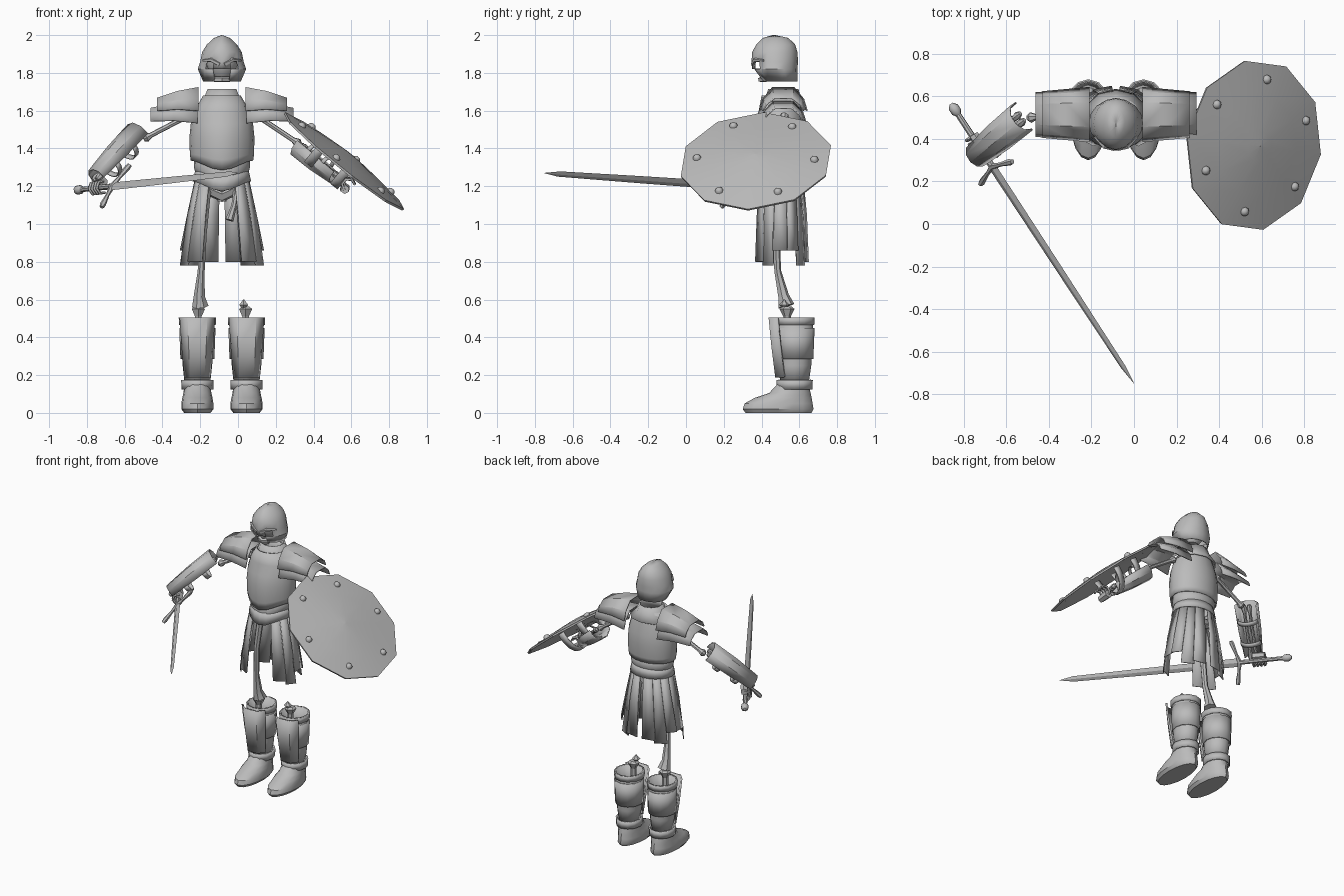
import bpy, bmesh
from math import sin, cos, pi, radians
from mathutils import Vector, Matrix

if "Cube" in bpy.data.objects:
    bpy.data.objects.remove(bpy.data.objects["Cube"])

steel = bpy.data.materials.new("grey_steel")
steel.use_nodes = True
GREY = (0.5, 0.5, 0.5, 1)
steel.diffuse_color = GREY
steel.node_tree.nodes["Principled BSDF"].inputs["Base Color"].default_value = GREY

CX, CY = -0.085, 0.5          # body axis
SIDES = (("right", -1), ("left", 1))


def loft(name, rings, closed=True, caps=True, solid=0, angle=35, drop=None):
    """Skin a list of equal-length point rings."""
    bm = bmesh.new()
    rows = [[bm.verts.new(p) for p in r] for r in rings]
    n = len(rows[0])
    for a, b in zip(rows, rows[1:]):
        for i in range(n if closed else n - 1):
            j = (i + 1) % n
            bm.faces.new((a[i], a[j], b[j], b[i]))
    if closed and caps:
        bm.faces.new(rows[0])
        bm.faces.new(rows[-1])
    bmesh.ops.remove_doubles(bm, verts=bm.verts, dist=0.0002)
    bmesh.ops.recalc_face_normals(bm, faces=bm.faces)
    if drop:
        gone = [f for f in bm.faces if drop(f.calc_center_median())]
        bmesh.ops.delete(bm, geom=gone, context='FACES')
    me = bpy.data.meshes.new(name)
    bm.to_mesh(me)
    bm.free()
    me.materials.append(steel)
    ob = bpy.data.objects.new(name, me)
    bpy.context.collection.objects.link(ob)
    if solid:
        m = ob.modifiers.new("thickness", 'SOLIDIFY')
        m.thickness = solid
    bpy.ops.object.select_all(action='DESELECT')
    ob.select_set(True)
    bpy.context.view_layer.objects.active = ob
    bpy.ops.object.shade_smooth_by_angle(angle=radians(angle))
    return ob


def ring(cx, cy, z, rx, ry, n=16, peak=0, dip=0):
    """Horizontal ellipse; peak pulls the front out, dip pulls it down."""
    pts = []
    for i in range(n):
        t = 2 * pi * i / n
        f = max(0, cos(t)) ** 4
        pts.append((cx + rx * sin(t), cy - ry * cos(t) - peak * f, z - dip * f))
    return pts


def frame(a, b, up):
    d = (Vector(b) - Vector(a)).normalized()
    u = Vector(up)
    u = (u - d * u.dot(d)).normalized()
    return d, u, d.cross(u)


def tube(name, pts, radii, n=7, up=(0.1, 0.2, 1), flat=1, angle=40):
    """Round section swept through points; flat squashes it sideways."""
    pts = [Vector(p) for p in pts]
    rings = []
    for i, p in enumerate(pts):
        _, u, s = frame(pts[max(i - 1, 0)], pts[min(i + 1, len(pts) - 1)], up)
        rings.append([p + radii[i] * (u * cos(2 * pi * k / n) + s * flat * sin(2 * pi * k / n))
                      for k in range(n)])
    return loft(name, rings, angle=angle)


def bone(name, a, b, r):
    a, b = Vector(a), Vector(b)
    return tube(name, [a.lerp(b, t) for t in (0, .06, .16, .84, .94, 1)],
                [r, r * 1.8, r, r, r * 1.8, r])


# Helmet with ridge, nasal, eye slots and open mouth
profile = [(1.755, .10, .09, .50), (1.82, .128, .115, .475), (1.86, .115, .118, .475),
           (1.91, .105, .115, .475), (1.95, .08, .098, .48), (1.985, .042, .062, .48), (2.0, .002, .002, .47)]
loft("helmet", [ring(CX, y, z, rx, ry, peak=.01) for z, rx, ry, y in profile], caps=False, solid=.008,
     drop=lambda c: c.y < .46 and ((c.z < 1.82 and abs(c.x - CX) < .035)
                                   or (1.82 < c.z < 1.86 and .03 < abs(c.x - CX) < .085)))
loft("skull", [ring(CX, .48, z, r, r, 12) for z, r in
               ((1.77, .04), (1.8, .065), (1.85, .085), (1.9, .078), (1.93, .04))])
tube("upper_teeth", [(CX - .04, .42, 1.765), (CX, .395, 1.765), (CX + .04, .42, 1.765)], [.015] * 3, 5)
for side, s in SIDES:
    tube(side + "_brow", [(CX + s * .012, .355, 1.845), (CX + s * .055, .365, 1.868),
                          (CX + s * .1, .41, 1.865)], [.012, .012, .006], 5)

# Torso plates
loft("gorget", [ring(CX, .515, 1.62, .15, .12, 10), ring(CX, .515, 1.665, .10, .095, 10),
                ring(CX, .515, 1.715, .08, .08, 10)], caps=False, solid=.01)
loft("breastplate", [ring(CX, CY, z, rx, ry, 20, pk, dip) for z, rx, ry, pk, dip in
                     ((1.335, .165, .125, .02, .05), (1.37, .17, .13, .025, .03), (1.46, .172, .135, .02, 0),
                      (1.53, .165, .13, .01, 0), (1.60, .145, .115, 0, 0), (1.68, .10, .10, 0, 0))],
     caps=False, solid=.01)
loft("waist_plate", [ring(CX, CY, z, r, r * .8, 20, .01, d) for z, r, d in
                     ((1.25, .135, .08), (1.30, .148, .06), (1.36, .15, 0))], caps=False, solid=.01)
loft("fauld", [ring(CX, CY, z, r, r * .82, 20, .015, d) for z, r, d in
               ((1.225, .155, .05), (1.29, .14, .03))], caps=False, solid=.008)
tube("spine", [(CX, .54, 1.12), (CX, .54, 1.66)], [.025, .025])
tube("pelvis", [(CX - .1, .51, 1.2), (CX, .54, 1.16), (CX + .1, .51, 1.2)], [.035, .045, .035])

for side, s in SIDES:
    # Shoulder plates, two overlapping layers
    for layer, inner, outer in (("upper", (.125, 1.725, 1.60, .13), (.345, 1.668, 1.60, .11)),
                                ("lower", (.13, 1.65, 1.535, .125), (.378, 1.615, 1.545, .105))):
        rows = []
        for x, top, low, w in (inner, outer):
            rows.append([(CX + s * x, .515 + k * w, low + (top - low) * h) for k, h in
                         ((-1, 0), (-.85, .5), (-.45, 1), (.45, 1), (.85, .5), (1, 0))])
        mid = [(Vector(a) + Vector(b)) / 2 + Vector((0, 0, .008)) for a, b in zip(*rows)]
        loft(side + "_shoulder_" + layer, [rows[0], mid, rows[1]], closed=False, solid=.008, angle=20)

    # Skirt made of hanging panels, open at the front
    edges = (28, 52, 74, 106, 128, 152, 174)
    for k, (a0, a1) in enumerate(zip(edges, edges[1:])):
        low = (.80, .78, .86, .86, .78, .80)[k]
        grow = .006 * (k % 2)
        rows = []
        for z, rx, ry in ((1.25, .14, .115), (1.05, .185, .135), (low, .225, .145)):
            rows.append([(CX + s * (rx + grow) * sin(radians(a)), CY - (ry + grow) * cos(radians(a)), z)
                         for a in (a0 - 1, a1 + 1)])
        loft(f"{side}_skirt_panel_{k + 1}", rows, closed=False, solid=.006, angle=10)

    # Leg armour and boots
    x = CX + s * .13
    loft(side + "_greave", [ring(x, .575, z, rx, ry, 12) for z, rx, ry in
                            ((.16, .068, .075), (.25, .078, .088), (.40, .088, .095), (.505, .093, .10))],
         caps=False, solid=.008)
    loft(side + "_calf_band", [ring(x, .578, z, r, r * 1.07, 12) for z, r in ((.285, .09), (.45, .096))],
         caps=False, solid=.008)
    loft(side + "_greave_rim", [ring(x, .575, z, r, r * 1.07, 12) for z, r in ((.465, .097), (.505, .099))],
         caps=False, solid=.008)
    shin = [[(x + k * w, y + d, z) for k, d in ((-1, .05), (-.55, .008), (.55, .008), (1, .05))]
            for z, w, y in ((.19, .06, .475), (.35, .075, .455), (.505, .085, .44))]
    loft(side + "_shin_plate", shin, closed=False, solid=.012, angle=20)
    loft(side + "_ankle_band", [ring(x, .575, z, r, r * 1.12, 12) for z, r in ((.125, .084), (.175, .086))],
         caps=False, solid=.01)
    loft(side + "_boot", [ring(x, (f + b) / 2, z, w, (b - f) / 2, 16) for z, w, f, b in
                          ((0, .07, .315, .665), (.02, .085, .30, .675), (.05, .085, .31, .67),
                           (.08, .08, .365, .665), (.105, .074, .44, .66), (.17, .066, .50, .645))])
    loft(side + "_shin_bone", [ring(x - .005 * s, .535, z, r, r, 6) for z, r in
                               ((.2, .022), (.48, .02), (.51, .02), (.55, .04), (.562, .025))], angle=20)
tube("left_kneecap", [(.03, .52, .545), (.03, .52, .572), (.03, .52, .6)], [.003, .027, .003], 6, (0, 1, 0), angle=10)
tube("right_thigh_bone", [(-.165, .5, 1.2), (-.185, .475, .95), (-.195, .485, .75), (-.205, .515, .62),
                          (-.2, .53, .565)], [.025, .02, .019, .03, .045], up=(0, 1, 0))
tube("left_thigh_stump", [(-.005, .5, 1.2), (-.02, .48, 1.1), (-.045, .465, 1.02)], [.018, .015, .022], up=(0, 1, 0))


def bracer(side, elbow, wrist, up, r):
    """Half-round forearm plate with straps and the two bones inside."""
    a, b = Vector(elbow), Vector(wrist)
    d, u, v = frame(a, b, up)

    def arc(t, rad, start, steps, step):
        return [a.lerp(b, t) + rad * (u * cos(radians(start + step * i)) + v * sin(radians(start + step * i)))
                for i in range(steps + 1)]
    loft(side + "_bracer", [arc(t, r * k, -100, 5, 40) for t, k in ((0, 1.05), (.5, 1), (1, .8))],
         closed=False, solid=.008, angle=20)
    for n, t in enumerate((.3, .7)):
        loft(f"{side}_bracer_strap_{n + 1}", [arc(t + e, r * .95, 98, 8, 20.5) for e in (-.04, .04)],
             closed=False, solid=.006)
    for n, k in enumerate((-.25, .25)):
        bone(f"{side}_forearm_bone_{n + 1}", a + v * r * k, b + v * r * k + d * .02, .011)


def hand(side, centre, grip, back):
    """Four curled fingers around a grip direction, with a palm."""
    c, g = Vector(centre), Vector(grip).normalized()
    _, u, v = frame((0, 0, 0), g, back)
    tube(side + "_palm", [c + u * .03 - g * .04, c + u * .03 + g * .04], [.024, .028], 6)
    for i in range(4):
        o = c + g * (.024 * i - .036)
        tube(f"{side}_finger_{i + 1}",
             [o + .034 * (u * cos(t) + v * sin(t)) for t in (0, 1, 2, 3, 4)], [.009] * 4 + [.006], 5, g)


# Arms
bone("right_upper_arm", (-.25, .52, 1.58), (-.50, .50, 1.45), .014)
bracer("right", (-.525, .505, 1.475), (-.745, .32, 1.245), (-.2, .1, 1), .076)
bone("left_upper_arm", (.09, .52, 1.58), (.33, .515, 1.42), .014)
bracer("left", (.33, .51, 1.42), (.52, .41, 1.26), (-.5, 0, -1), .072)
hand("left", (.585, .375, 1.21), (0, 1, .1), (-.5, 0, -.6))

# Sword held across the front
pommel, tip = Vector((-.85, .55, 1.18)), Vector((0, -.75, 1.27))
cross = Vector((.14, .10, .21)).normalized()
along = lambda t: pommel.lerp(tip, t)
hand("right", along(.13), tip - pommel, (.1, .1, .5))
tube("sword_grip", [along(.02), along(.21)], [.014, .016], 8)
tube("sword_pommel", [along(t) for t in (-.012, 0, .018, .03)], [.01, .025, .025, .012], 8)
mid = along(.215)
bend = (tip - pommel).normalized()
tube("sword_guard", [mid + cross * k + bend * abs(k) * .25 for k in (-.145, -.125, -.06, 0, .06, .125, .145)],
     [.012, .016, .01, .016, .01, .016, .012], 6, bend)
tube("sword_blade", [along(t) for t in (.215, .6, .94, 1)], [.028, .024, .018, .001], 4, cross, .3, 15)

# Shield: shallow ten-sided dome with boss, studs and arm loops
n = Vector((.8, -.12, 1)).normalized()
v = (Vector((0, 1, 0)) - n * n.y).normalized()
u = v.cross(n)
centre = Vector((.565, .37, 1.335))


def on_shield(r, deg, h):
    return centre + r * (u * cos(radians(deg)) + v * sin(radians(deg))) + n * h


loft("shield", [[on_shield(r, 102 + 36 * i, h) for i in range(10)] for r, h in
                ((.395, -.012), (.405, -.012), (.408, 0), (.24, .024), (.07, .043), (.001, .047),
                 (.001, .036), (.07, .032), (.395, -.012))], caps=False, angle=30)
for i in range(6):
    deg = 22 + 60 * i
    loft(f"shield_stud_{i + 1}", [[on_shield(.315, deg, h) + r * (u * cos(k * pi / 4) + v * sin(k * pi / 4))
                                   for k in range(8)] for h, r in
                                  ((.0, .022), (.02, .021), (.03, .012), (.032, .001))], angle=60)
for i, x in enumerate((-.14, .04)):
    loft(f"shield_strap_{i + 1}", [[centre + u * (x + e) + v * (.07 + .11 * cos(pi * k / 8)) - n * (.15 * sin(pi * k / 8))
                                    for k in range(9)] for e in (-.025, .025)], closed=False, solid=.008)
